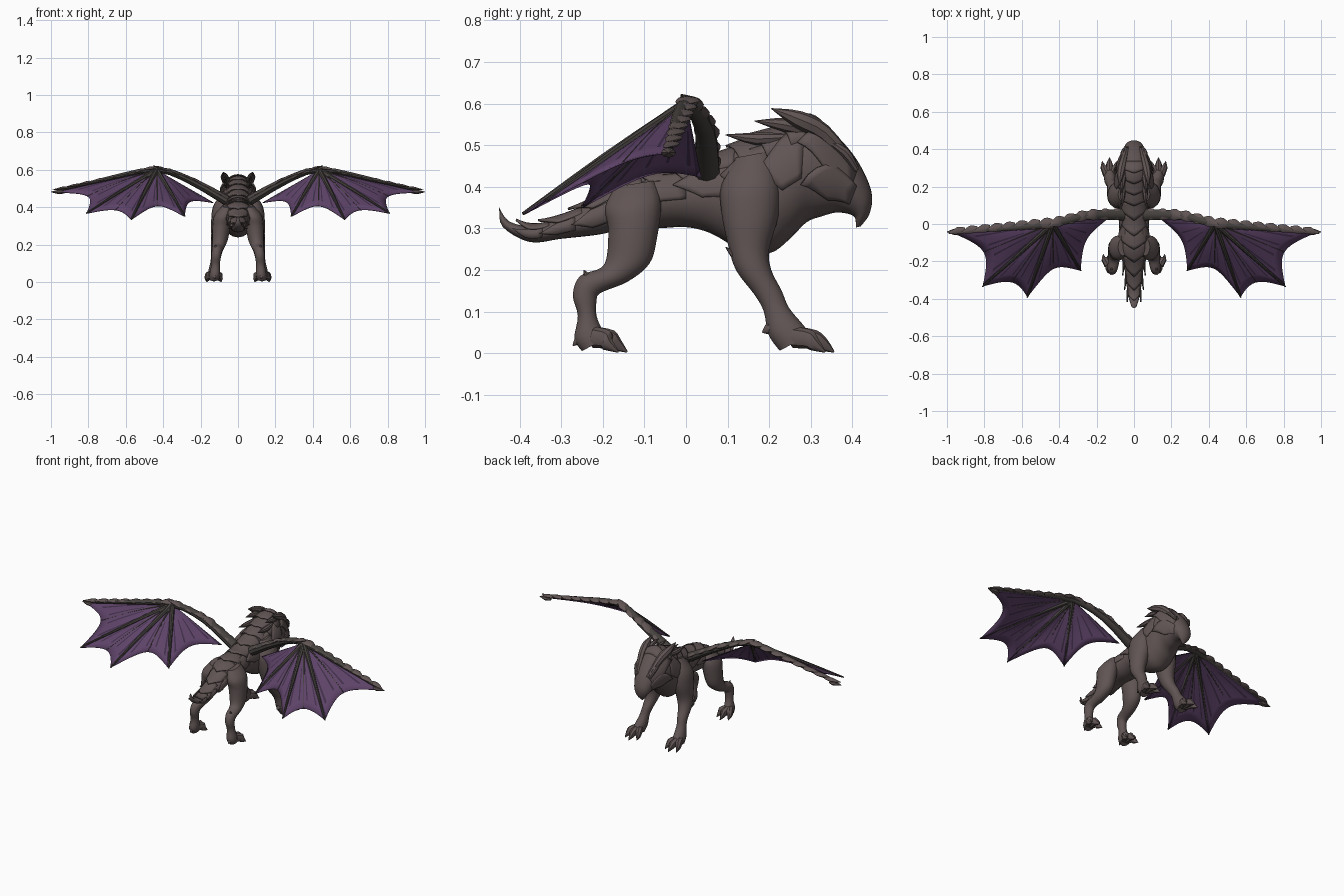
import bpy
import bmesh
from math import sin, cos, pi
from mathutils import Vector as V

cube = bpy.data.objects.get("Cube")
if cube:
    bpy.data.objects.remove(cube, do_unlink=True)


def material(name, rgb):
    m = bpy.data.materials.new(name)
    m.use_nodes = True
    m.diffuse_color = (*rgb, 1)
    m.node_tree.nodes["Principled BSDF"].inputs["Base Color"].default_value = (*rgb, 1)
    return m


HIDE = material("grey brown hide", (0.118, 0.09, 0.088))
BONE = material("dark wing bone", (0.062, 0.055, 0.05))
SKIN = material("purple membrane", (0.11, 0.055, 0.138))
VEIN = material("dark purple vein", (0.05, 0.027, 0.065))


def finish(name, bm, mats, mirror=False, thick=0, fix=True):
    if fix:
        bmesh.ops.recalc_face_normals(bm, faces=bm.faces)
    me = bpy.data.meshes.new(name)
    bm.to_mesh(me)
    bm.free()
    ob = bpy.data.objects.new(name, me)
    bpy.context.collection.objects.link(ob)
    for m in mats:
        me.materials.append(m)
    bpy.ops.object.select_all(action='DESELECT')
    ob.select_set(True)
    bpy.context.view_layer.objects.active = ob
    bpy.ops.object.shade_smooth_by_angle(angle=0.7)
    if thick:
        ob.modifiers.new("thickness", 'SOLIDIFY').thickness = thick
    if mirror:
        ob.modifiers.new("mirror", 'MIRROR').use_mirror_merge = False


def sample(st, t):
    """Smoothly interpolated (centre, up half axis, side half axis) at t."""
    n = len(st) - 1
    i = min(int(t), n - 1)
    f = t - i
    p = [st[max(0, min(n, i + d))] for d in (-1, 0, 1, 2)]
    return [b + (c - a) * (f / 2) + (a * 2 - b * 5 + c * 4 - d) * (f * f / 2)
            + ((b - c) * 3 + d - a) * (f ** 3 / 2) for a, b, c, d in zip(*p)]


def surface(st, t, ang, grow=0.0):
    c, a, b = sample(st, t)
    d = a * cos(ang) + b * sin(ang)
    return c + d + d.normalized() * grow


def grid(bm, rows, wrap=False):
    vs = [[bm.verts.new(p) for p in r] for r in rows]
    n = len(vs[0])
    for r, s in zip(vs, vs[1:]):
        for j in range(n if wrap else n - 1):
            k = (j + 1) % n
            bm.faces.new((r[j], r[k], s[k], s[j]))
    return vs


def loft(bm, st, sides=16, k=4):
    rows = [[surface(st, i / k, 2 * pi * j / sides) for j in range(sides)]
            for i in range((len(st) - 1) * k + 1)]
    vs = grid(bm, rows, True)
    bm.faces.new(vs[0])
    bm.faces.new(vs[-1])


def section(p, q, x, w):
    """Cross-section between two (y, z) outline points."""
    p, q = V((x, *p)), V((x, *q))
    return (p + q) / 2, (p - q) / 2, V((w, 0, 0))


def tube(bm, pts, radii, flat=1.0, sides=8, k=3):
    pts = [V(p) for p in pts]
    st = []
    for i, p in enumerate(pts):
        t = (pts[min(i + 1, len(pts) - 1)] - pts[max(i - 1, 0)]).normalized()
        side = t.cross(V((0, 0, 1))).normalized()
        st.append((p, side.cross(t) * radii[i], side * radii[i] * flat))
    loft(bm, st, sides, k)


# Body, tail and beaked head in one sweep: top point, bottom point, half width
body = [section(*s) for s in (
    ((-.45, .352), (-.449, .347), 0, .004),
    ((-.425, .317), (-.44, .303), 0, .017),
    ((-.37, .306), (-.375, .267), 0, .033),
    ((-.30, .328), (-.30, .275), 0, .043),
    ((-.22, .37), (-.21, .285), 0, .055),
    ((-.15, .415), (-.14, .30), 0, .075),
    ((-.08, .438), (-.07, .30), 0, .08),
    ((0, .45), (0, .303), 0, .075),
    ((.08, .48), (.06, .288), 0, .08),
    ((.14, .51), (.13, .25), 0, .092),
    ((.20, .535), (.20, .24), 0, .102),
    ((.26, .56), (.25, .275), 0, .1),
    ((.31, .565), (.29, .315), 0, .092),
    ((.355, .53), (.33, .33), 0, .08),
    ((.40, .48), (.36, .338), 0, .065),
    ((.43, .43), (.39, .335), 0, .053),
    ((.447, .38), (.405, .327), 0, .04),
    ((.441, .335), (.408, .315), 0, .024),
    ((.42, .305), (.408, .302), 0, .005))]
bm = bmesh.new()
loft(bm, body, 24)
finish("body", bm, [HIDE])


# Overlapping pointed plates that follow the body surface
def plate(bm, t, length, ang, half, lift):
    rows = []
    for i in range(6):
        v = i / 5
        rows.append([surface(body, t - length * v * (1 - .5 * abs(u)), ang + u * half,
                             .001 + lift * v * (1 - .6 * abs(u)))
                     for u in [j / 4 - 1 for j in range(9)]])
    grid(bm, rows)


bm = bmesh.new()
for i in range(11):
    plate(bm, 2.6 + i, 1.4, 0, .95, .013)
finish("spine_plates", bm, [HIDE], thick=.006)
bm = bmesh.new()
for i in range(3):
    plate(bm, 2.4 + i, 1.1, pi / 2, .5, .016)
for i in range(4):
    plate(bm, 7 + i * 1.5, 1.9, 1.15, .5, .008)
# Broad cheek shields sweeping back over the neck
plate(bm, 14.5, 3.3, 1.0, .5, .014)
plate(bm, 14.8, 3.3, 1.75, .45, .012)
finish("flank_plates", bm, [HIDE], mirror=True, thick=.006)

# Horns and brow spikes
bm = bmesh.new()
for pts, r in (
        (((.04, .40, .455), (.06, .33, .53), (.072, .27, .562), (.078, .205, .588)), .021),
        (((.05, .31, .53), (.06, .24, .548), (.064, .165, .558)), .017),
        (((.055, .25, .52), (.06, .17, .515), (.062, .095, .525)), .015),
        (((.045, .41, .44), (.06, .38, .485), (.068, .33, .515)), .012)):
    tube(bm, pts, [r * .6] + [r] * (len(pts) - 2) + [.001])
finish("horns", bm, [HIDE], mirror=True)


# Legs: front outline, back outline, x, half width
def leg(name, rows, ankle, toe_y, spikes):
    bm = bmesh.new()
    loft(bm, [section(*r) for r in rows])
    ax, ay = ankle
    for dx in (-.034, -.002, .032):
        end = toe_y - abs(dx) * .7
        tube(bm, ((ax + dx * .3, ay, .038), (ax + dx * .8, (ay + end) / 2, .033),
                  (ax + dx, end - .025, .02), (ax + dx * 1.15, end, .003)),
             (.026, .023, .016, .002), .85)
    for pts in spikes:
        tube(bm, pts, (.016, .011, .001))
    finish(name, bm, [HIDE], mirror=True)


leg("hind_legs", (
    ((-.075, .415), (-.17, .40), .06, .025),
    ((-.06, .36), (-.195, .35), .08, .048),
    ((-.07, .275), (-.187, .30), .09, .048),
    ((-.088, .215), (-.19, .235), .097, .042),
    ((-.14, .172), (-.205, .205), .105, .034),
    ((-.205, .145), (-.255, .185), .113, .028),
    ((-.215, .125), (-.272, .14), .117, .025),
    ((-.215, .09), (-.26, .09), .12, .023),
    ((-.20, .055), (-.268, .035), .124, .028),
    ((-.185, .04), (-.25, .005), .127, .028)),
    (.128, -.22), -.14,
    (((.112, -.215, .15), (.118, -.235, .18), (.122, -.246, .2)),
     ((.125, -.24, .035), (.125, -.26, .03), (.125, -.272, .018))))
leg("front_legs", (
    ((.20, .485), (.12, .47), .06, .025),
    ((.225, .41), (.085, .405), .08, .052),
    ((.222, .33), (.085, .34), .09, .053),
    ((.20, .25), (.10, .265), .098, .045),
    ((.205, .2), (.12, .20), .108, .037),
    ((.23, .15), (.165, .14), .116, .028),
    ((.247, .11), (.187, .10), .122, .026),
    ((.28, .07), (.198, .045), .128, .031),
    ((.30, .045), (.225, .006), .132, .03)),
    (.133, .26), .357,
    (((.11, .14, .21), (.112, .12, .232), (.113, .095, .255)),
     ((.128, .21, .07), (.13, .195, .055), (.13, .183, .05))))

# Wing layout
shoulder, elbow, wrist, tip = (V(p) for p in (
    (.06, .05, .435), (.25, .045, .54), (.435, .002, .6), (.985, -.042, .482)))
fingers = [tip, V((.81, -.335, .368)), V((.57, -.392, .335)),
           V((.285, -.25, .352)), V((.13, .035, .425))]
pull = (.2, .14, .25, .2)

# Membrane panels with scalloped edges; dark streaks along the bones and mid skin
bm = bmesh.new()
N = 24
ribs = []
for a, b, s in zip(fingers, fingers[1:], pull):
    edge = []
    for j in range(N + 1):
        u = j / N
        p = a.lerp(b, u)
        edge.append(wrist.lerp(p, 1 - s * 4 * u * (1 - u)))
    ribs.append(edge[N // 2])
    grid(bm, [[wrist.lerp(p, .03 + .97 * i / 8) + V((0, 0, .012 * sin(pi * j / N) * sin(pi * i / 8)))
               for j, p in enumerate(edge)] for i in range(9)])
for i, f in enumerate(bm.faces):
    column, row = i % N, i // N % 8
    if column in (0, N - 1) or (column % 6 == 3 and 2 < row < 7):
        f.material_index = 1
finish("wing_membranes", bm, [SKIN, VEIN], mirror=True, thick=.004, fix=False)

# Wing finger bones and thin middle ribs
bm = bmesh.new()
for f in fingers[1:4]:
    tube(bm, (wrist, wrist.lerp(f, .5) + V((0, 0, .004)), f), (.014, .01, .004))
for r in ribs[:3]:
    tube(bm, (wrist, wrist.lerp(r, .5) + V((0, 0, .01)), r), (.006, .004, .002), sides=6)
finish("wing_fingers", bm, [BONE], mirror=True)

# Wing arm and leading edge
bm = bmesh.new()
tube(bm, (shoulder, elbow, wrist, wrist.lerp(tip, .5) + V((0, -.005, .008)), tip),
     (.027, .02, .016, .012, .005), 1.2, sides=10)
finish("wing_arms", bm, [BONE], mirror=True)


# Broad flat scales overlapping outward along the arm
def scales(bm, a, b, count, size, fade):
    step = (b - a) / count
    for i in range(count):
        p = a + step * i
        r = size * (1 - fade * i)
        tube(bm, (p + V((0, .004, .008)), p + step * .55 + V((0, .004, .013)),
                  p + step * 1.3 + V((0, -.008, .016))), (r * .7, r, .001), 2.4)


bm = bmesh.new()
scales(bm, shoulder, elbow, 3, .013, 0)
scales(bm, elbow, wrist, 3, .012, 0)
scales(bm, wrist, tip - V((.015, 0, 0)), 8, .0125, .05)
tube(bm, (tip - V((.06, 0, 0)), tip - V((.03, 0, 0)), tip + V((.015, 0, 0))), (.006, .012, .001), 1.5)
finish("wing_scales", bm, [HIDE], mirror=True)
